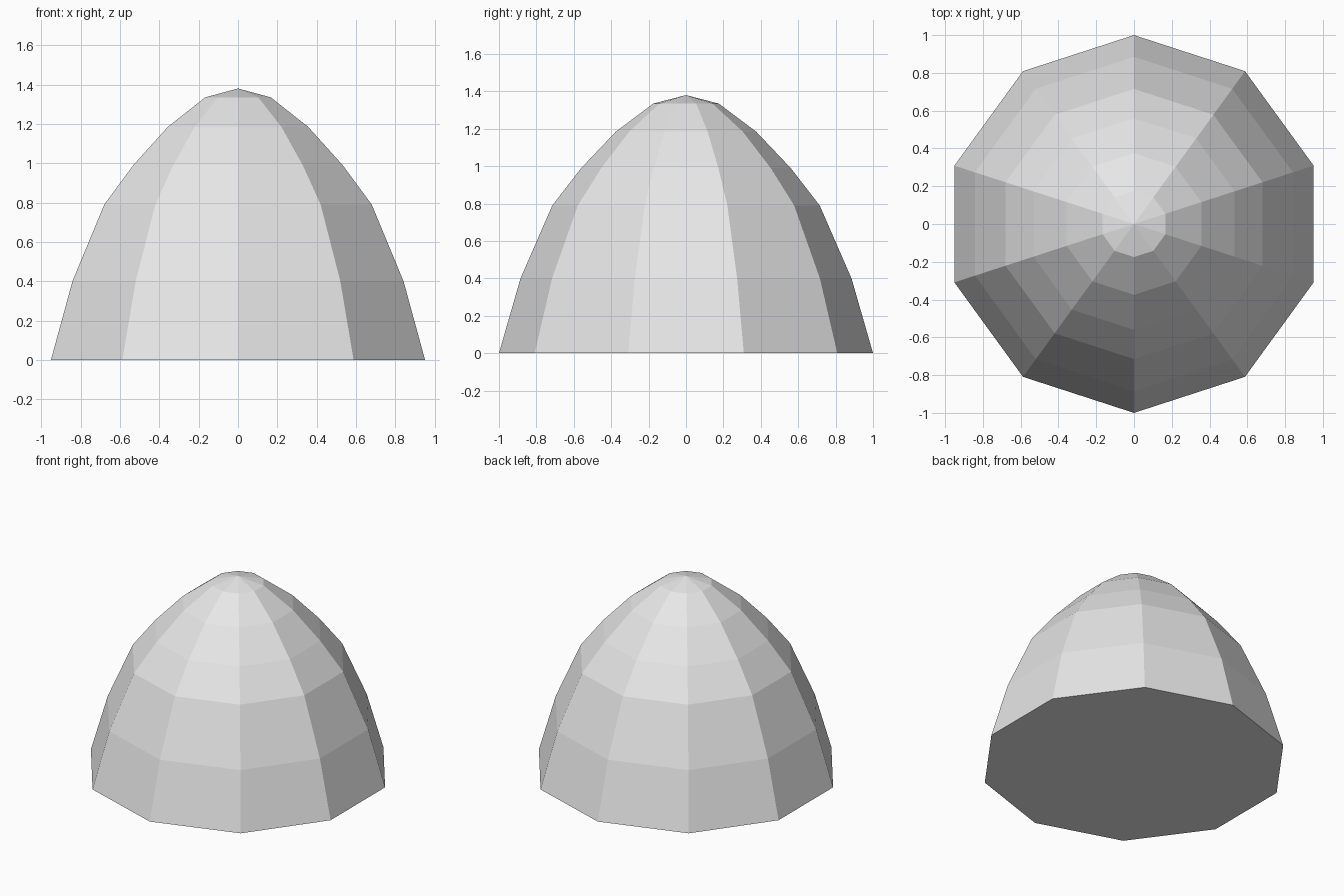
import bpy
import bmesh
from math import cos, sin, tau

cube = bpy.data.objects.get("Cube")
if cube:
    bpy.data.objects.remove(cube, do_unlink=True)

SIDES = 10
# Dome profile: (radius, height) from the base to the last ring
PROFILE = [(1.0, 0.0), (0.885, 0.4), (0.715, 0.79),
           (0.56, 0.99), (0.375, 1.185), (0.175, 1.335)]
APEX = 1.38


def make_material(name, color):
    mat = bpy.data.materials.new(name)
    mat.use_nodes = True
    mat.diffuse_color = color
    mat.node_tree.nodes["Principled BSDF"].inputs["Base Color"].default_value = color
    return mat


bm = bmesh.new()

# Stacked rings, with one corner pointing straight back
rings = []
for radius, height in PROFILE:
    ring = []
    for i in range(SIDES):
        angle = tau * (i / SIDES + 0.25)
        ring.append(bm.verts.new((radius * cos(angle), radius * sin(angle), height)))
    rings.append(ring)

# Faceted walls between the rings
for low, high in zip(rings, rings[1:]):
    for i in range(SIDES):
        j = (i + 1) % SIDES
        bm.faces.new((low[i], low[j], high[j], high[i]))

# Pointed cap and flat base
tip = bm.verts.new((0, 0, APEX))
for i in range(SIDES):
    bm.faces.new((rings[-1][i], rings[-1][(i + 1) % SIDES], tip))
bm.faces.new(rings[0][::-1])

mesh = bpy.data.meshes.new("dome")
bm.to_mesh(mesh)
bm.free()
mesh.materials.append(make_material("light grey", (0.8, 0.8, 0.8, 1)))
dome = bpy.data.objects.new("dome", mesh)
bpy.context.collection.objects.link(dome)
